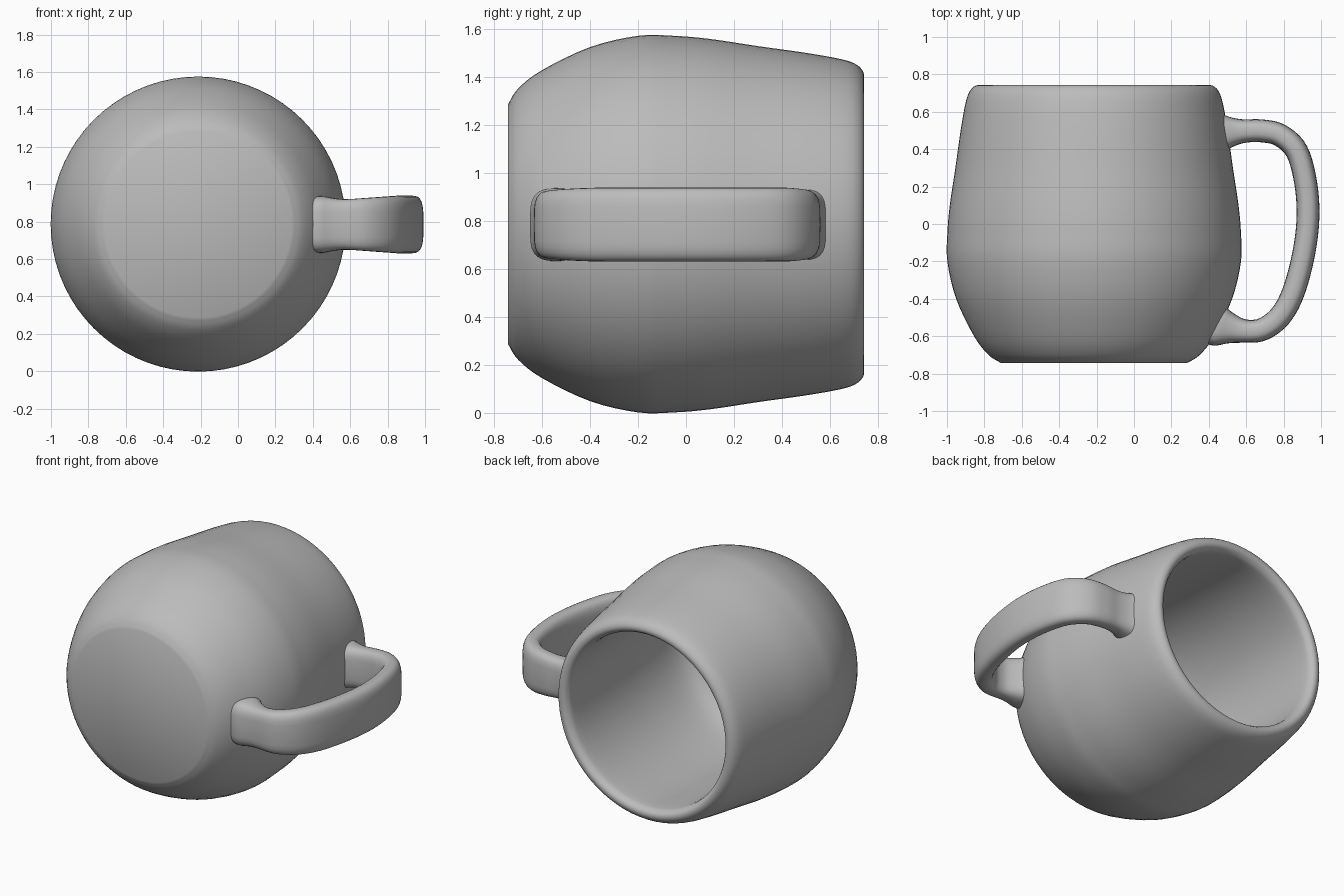
import bpy, bmesh, math
from mathutils import Vector

if "Cube" in bpy.data.objects:
    bpy.data.objects.remove(bpy.data.objects["Cube"])

CX, CZ = -0.213, 0.787      # axis of the cup, running along y

clay = bpy.data.materials.new("grey clay")
clay.diffuse_color = (0.5, 0.5, 0.5, 1)
clay.use_nodes = True
clay.node_tree.nodes["Principled BSDF"].inputs["Base Color"].default_value = clay.diffuse_color


def smooth_path(points, steps):
    """Catmull-Rom curve through the given points."""
    pts = [Vector(p) for p in points]
    pts = [2 * pts[0] - pts[1]] + pts + [2 * pts[-1] - pts[-2]]
    out = []
    for a, b, c, d in zip(pts, pts[1:], pts[2:], pts[3:]):
        for i in range(steps):
            t = i / steps
            out.append(0.5 * (2 * b + (c - a) * t + (2 * a - 5 * b + 4 * c - d) * t**2
                              + (3 * b - a - 3 * c + d) * t**3))
    return out + [pts[-2]]


def skin(name, rings, angle):
    """Join closed rings of points with quads and cap both ends."""
    bm = bmesh.new()
    loops = [[bm.verts.new(p) for p in ring] for ring in rings]
    n = len(loops[0])
    for a, b in zip(loops, loops[1:]):
        for i in range(n):
            j = (i + 1) % n
            bm.faces.new((a[i], a[j], b[j], b[i]))
    bm.faces.new(loops[0])
    bm.faces.new(loops[-1])
    bmesh.ops.recalc_face_normals(bm, faces=bm.faces)
    mesh = bpy.data.meshes.new(name)
    bm.to_mesh(mesh)
    bm.free()
    mesh.materials.append(clay)
    obj = bpy.data.objects.new(name, mesh)
    bpy.context.collection.objects.link(obj)
    bpy.ops.object.select_all(action='DESELECT')
    obj.select_set(True)
    bpy.context.view_layer.objects.active = obj
    bpy.ops.object.shade_smooth_by_angle(angle=math.radians(angle))
    return obj


# Cup: (y, radius) from the flat base, over the belly and rim, then down inside
outer = [(-0.742, 0.5), (-0.7, 0.565), (-0.6, 0.642), (-0.4, 0.738), (-0.2, 0.785),
         (-0.05, 0.785), (0.1, 0.772), (0.3, 0.742), (0.5, 0.714), (0.65, 0.687),
         (0.715, 0.662), (0.742, 0.625), (0.725, 0.59), (0.65, 0.577)]
inner = [(0.3, 0.59), (-0.1, 0.6), (-0.4, 0.58), (-0.52, 0.5), (-0.57, 0.36)]
profile = smooth_path(outer + inner, 4)
SEG = 72
rings = []
for y, r in profile:
    rings.append([(CX + r * math.cos(2 * math.pi * i / SEG), y,
                   CZ + r * math.sin(2 * math.pi * i / SEG)) for i in range(SEG)])
skin("cup", rings, 40)

# Handle: rounded strap swept along a D-shaped path in the xy plane
path = smooth_path([(0.43, 0.485), (0.5, 0.49), (0.58, 0.496), (0.68, 0.498), (0.78, 0.475),
                    (0.87, 0.39), (0.918, 0.22), (0.93, 0.03), (0.905, -0.17),
                    (0.85, -0.37), (0.78, -0.495), (0.69, -0.562), (0.6, -0.573),
                    (0.5, -0.555), (0.42, -0.535)], 5)
rings = []
for k, p in enumerate(path):
    tangent = (path[min(k + 1, len(path) - 1)] - path[max(k - 1, 0)]).normalized()
    normal = Vector((-tangent.y, tangent.x))
    flare = max(0, min(1, (0.62 - p.x) / 0.16)) ** 2       # swells into the cup wall
    half_t = 0.061 + 0.05 * flare
    half_w = 0.132 + 0.022 * max(0, min(1, (p.x - 0.55) / 0.3)) + 0.02 * flare
    ring = []
    for i in range(28):
        a = 2 * math.pi * i / 28
        c, s = math.cos(a), math.sin(a)
        t = half_t * math.copysign(abs(c) ** 0.75, c)
        w = half_w * math.copysign(abs(s) ** 0.5, s)
        q = p + normal * t
        ring.append((q.x, q.y, CZ - 0.002 + w))
    rings.append(ring)
skin("handle", rings, 60)
